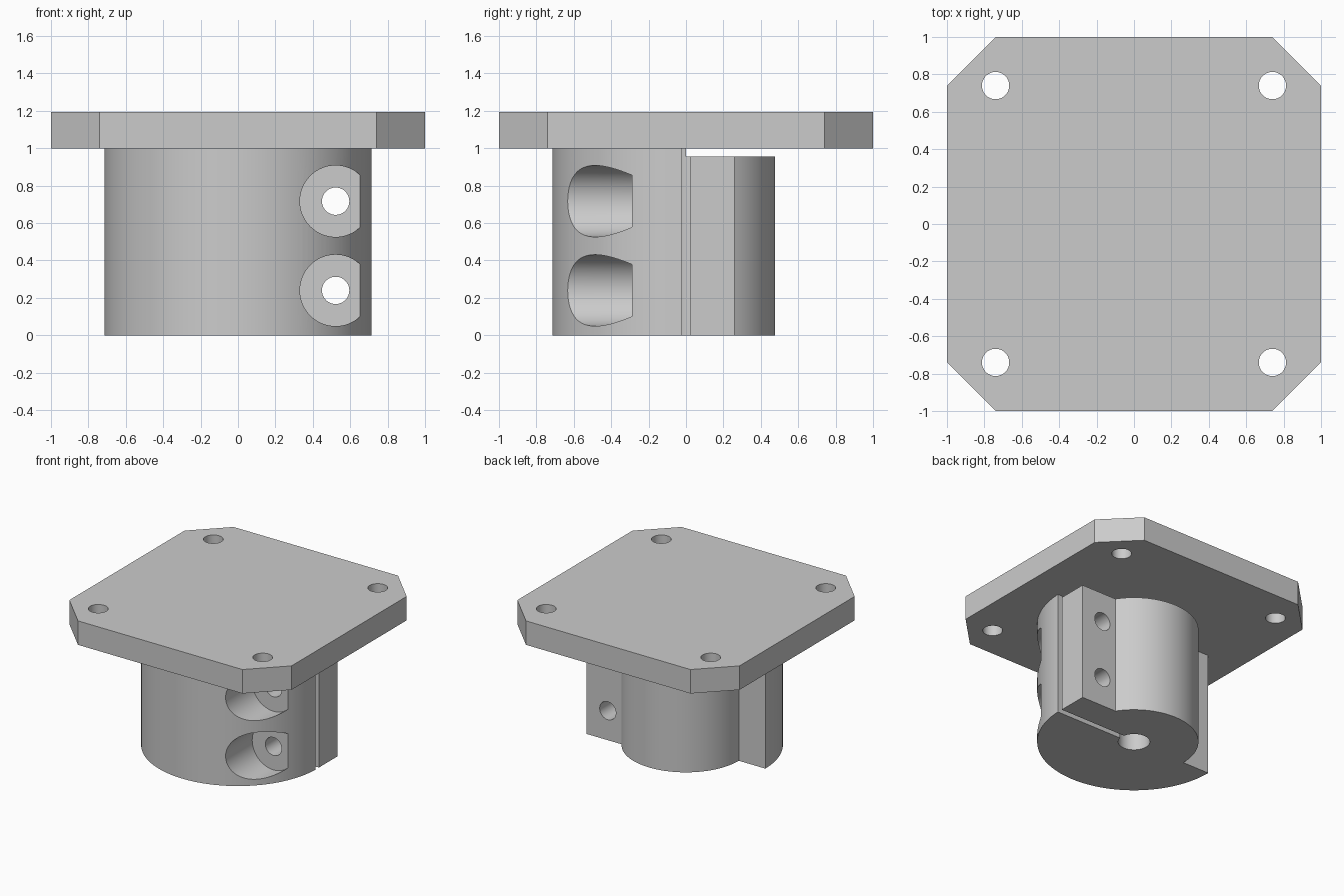
import bpy, bmesh, math
from mathutils import Matrix

if "Cube" in bpy.data.objects:
    bpy.data.objects.remove(bpy.data.objects["Cube"])

grey = bpy.data.materials.new("light grey")
grey.use_nodes = True
COLOUR = (0.6, 0.6, 0.6, 1)
grey.diffuse_color = COLOUR
grey.node_tree.nodes["Principled BSDF"].inputs["Base Color"].default_value = COLOUR


def arc(radius, start, end, steps):
    """Points on an arc about the origin, angles in degrees."""
    angles = [math.radians(start + (end - start) * i / steps) for i in range(steps + 1)]
    return [(radius * math.cos(a), radius * math.sin(a)) for a in angles]


def to_object(name, bm):
    bmesh.ops.recalc_face_normals(bm, faces=bm.faces)
    mesh = bpy.data.meshes.new(name)
    bm.to_mesh(mesh)
    bm.free()
    mesh.materials.append(grey)
    obj = bpy.data.objects.new(name, mesh)
    bpy.context.collection.objects.link(obj)
    return obj


def extrude_profile(name, points, z0, z1):
    bm = bmesh.new()
    face = bm.faces.new([bm.verts.new((x, y, z0)) for x, y in points])
    result = bmesh.ops.extrude_face_region(bm, geom=[face])
    top = [v for v in result["geom"] if isinstance(v, bmesh.types.BMVert)]
    bmesh.ops.translate(bm, verts=top, vec=(0, 0, z1 - z0))
    return to_object(name, bm)


def cylinder(name, radius, centre, depth, along_y=False):
    bm = bmesh.new()
    turn = Matrix.Rotation(math.pi / 2, 4, "X") if along_y else Matrix()
    bmesh.ops.create_cone(bm, cap_ends=True, segments=64, radius1=radius, radius2=radius,
                          depth=depth, matrix=Matrix.Translation(centre) @ turn)
    return to_object(name, bm)


def cut(target, cutters):
    """Subtract the cutters, bake the result and remove the cutters."""
    for c in cutters:
        c.hide_render = True
        mod = target.modifiers.new("cut", "BOOLEAN")
        mod.operation = "DIFFERENCE"
        mod.solver = "EXACT"
        mod.object = c
    graph = bpy.context.evaluated_depsgraph_get()
    target.data = bpy.data.meshes.new_from_object(target.evaluated_get(graph))
    target.modifiers.clear()
    for c in cutters:
        bpy.data.objects.remove(c)


def smooth(obj):
    bpy.ops.object.select_all(action="DESELECT")
    obj.select_set(True)
    bpy.context.view_layer.objects.active = obj
    bpy.ops.object.shade_smooth_by_angle(angle=math.radians(30))


# Mounting plate: square with clipped corners and four bolt holes
C = 0.74
plate = extrude_profile("mounting_plate",
                        [(-C, -1), (C, -1), (1, -C), (1, C), (C, 1), (-C, 1), (-1, C), (-1, -C)],
                        1.0, 1.195)
cut(plate, [cylinder("bolt_hole", 0.073, (sx * C, sy * C, 1.1), 0.5)
            for sx in (-1, 1) for sy in (-1, 1)])

# Clamp: wide front half, narrow back half with a flange, slit through to the bore
R_FRONT, R_BACK, R_BORE, SLIT, FLANGE = 0.714, 0.475, 0.117, 0.022, 0.26
front_end = 360 - math.degrees(math.asin(SLIT / R_FRONT))
bore_end = math.degrees(math.asin(SLIT / R_BORE))
back_start = math.degrees(math.asin(FLANGE / R_BACK))
profile = (arc(R_FRONT, 180, front_end, 72)
           + arc(R_BORE, 360 - bore_end, bore_end, 48)
           + [(0.713, SLIT), (0.713, FLANGE)]
           + arc(R_BACK, back_start, 180, 56))
clamp = extrude_profile("shaft_clamp", profile, 0, 1.0)

# Clearance above the back half, and two counterbored screw holes
cutters = [extrude_profile("clearance", [(-1, 0), (1, 0), (1, 1), (-1, 1)], 0.955, 1.1)]
for z in (0.24, 0.717):
    cutters.append(cylinder("counterbore", 0.191, (0.522, -0.79, z), 1.0, True))
    cutters.append(cylinder("screw_hole", 0.073, (0.522, 0, z), 1.4, True))
cut(clamp, cutters)

for part in (plate, clamp):
    smooth(part)
